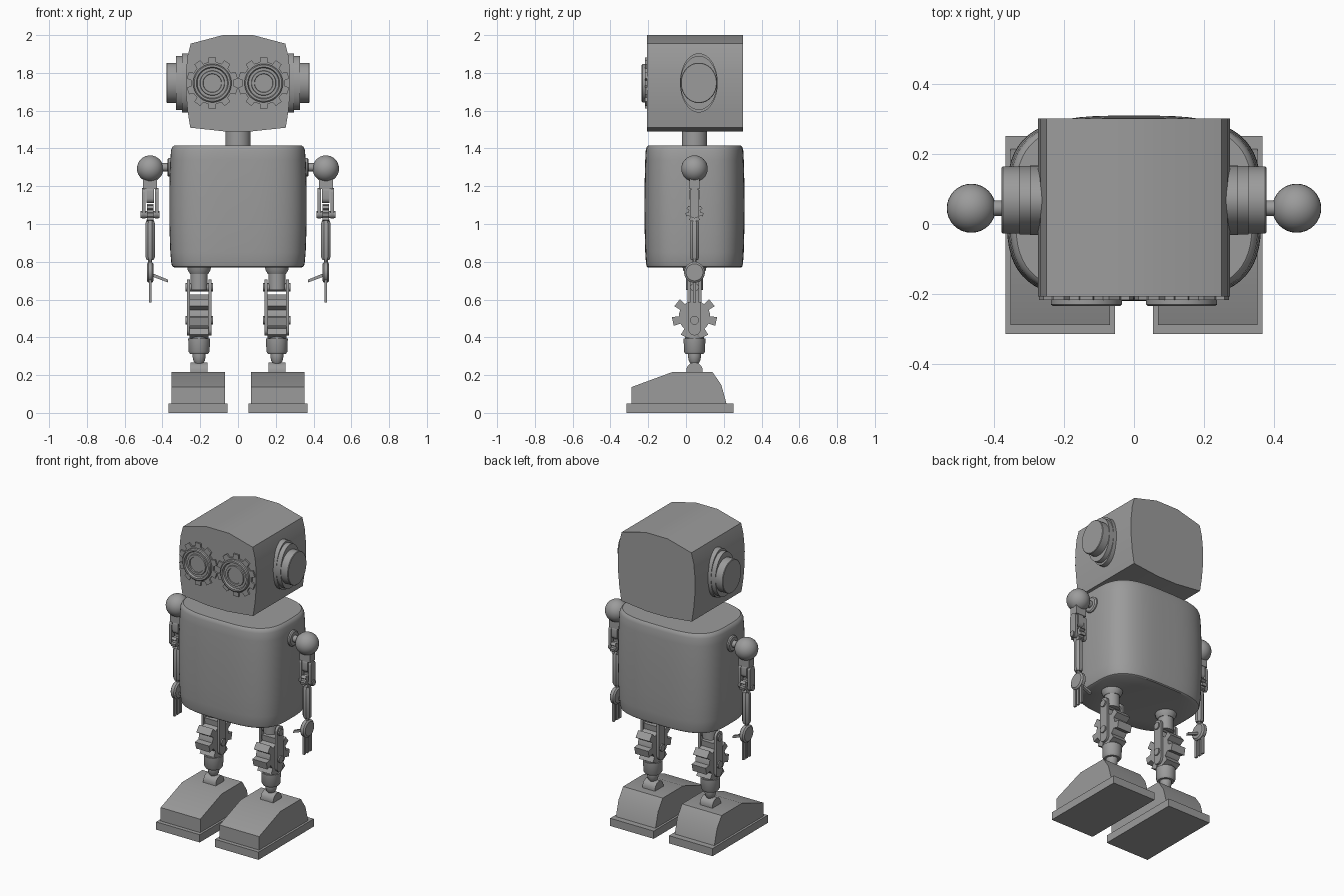
import bpy, bmesh
from math import sin, cos, pi, radians
from mathutils import Vector

cube = bpy.data.objects.get("Cube")
if cube:
    bpy.data.objects.remove(cube, do_unlink=True)

metal = bpy.data.materials.new("grey metal")
metal.use_nodes = True
GREY = (0.33, 0.33, 0.33, 1)
metal.diffuse_color = GREY
metal.node_tree.nodes["Principled BSDF"].inputs["Base Color"].default_value = GREY

CY = 0.045  # depth of the body's centre line


def finish(name, bm, angle=35):
    bmesh.ops.recalc_face_normals(bm, faces=bm.faces)
    mesh = bpy.data.meshes.new(name)
    bm.to_mesh(mesh)
    bm.free()
    mesh.materials.append(metal)
    mesh.polygons.foreach_set("use_smooth", [True] * len(mesh.polygons))
    mesh.set_sharp_from_angle(angle=radians(angle))
    obj = bpy.data.objects.new(name, mesh)
    bpy.context.collection.objects.link(obj)
    return obj


def loft(name, axis, rings, side=1, angle=35):
    """Skin a list of (position along axis, outline) and cap both ends."""
    place = {"x": lambda p, u, v: (p * side, u, v),
             "y": lambda p, u, v: (u * side, p, v),
             "z": lambda p, u, v: (u * side, v, p)}[axis]
    bm = bmesh.new()
    loops = [[bm.verts.new(place(p, u, v)) for u, v in pts] for p, pts in rings]
    n = len(loops[0])
    for a, b in zip(loops, loops[1:]):
        for i in range(n):
            j = (i + 1) % n
            bm.faces.new((a[i], a[j], b[j], b[i]))
    bm.faces.new(loops[0])
    bm.faces.new(loops[-1])
    return finish(name, bm, angle)


def oval(c, ru, rv=None, n=32, power=2):
    rv = rv or ru
    f = lambda t: abs(t) ** (2 / power) * (1 if t > 0 else -1)
    angles = [2 * pi * (i + 0.5) / n for i in range(n)]
    return [(c[0] + ru * f(cos(a)), c[1] + rv * f(sin(a))) for a in angles]


def rect(c, hu, hv):
    return [(c[0] + a * hu, c[1] + b * hv) for a, b in ((-1, -1), (1, -1), (1, 1), (-1, 1))]


def capsule(c, r, lo, hi, n=10):
    """Plate outline with rounded top and bottom."""
    top = [(c + r * cos(pi * i / n), hi - r + r * sin(pi * i / n)) for i in range(n + 1)]
    low = [(c - r * cos(pi * i / n), lo + r - r * sin(pi * i / n)) for i in range(n + 1)]
    return top + low


def gear(c, inner, outer, teeth, root=0.3, tip=0.22):
    pts = []
    for k in range(teeth):
        mid, step = pi / 2 + 2 * pi * k / teeth, 2 * pi / teeth
        for off, r in ((-root, inner), (-tip, outer), (tip, outer), (root, inner), (0.5, inner)):
            a = mid + off * step
            pts.append((c[0] + r * cos(a), c[1] + r * sin(a)))
    return pts


def prism(name, axis, pts, lo, hi, side=1):
    return loft(name, axis, [(lo, pts), (hi, pts)], side)


def turned(name, axis, c, tiers, side=1, n=32):
    return loft(name, axis, [(p, oval(c, r, n=n)) for p, r in tiers], side)


def ball(name, c, r):
    bm = bmesh.new()
    bmesh.ops.create_uvsphere(bm, u_segments=32, v_segments=16, radius=r)
    bmesh.ops.translate(bm, vec=Vector(c), verts=bm.verts)
    return finish(name, bm)


# Head and neck
half = [(0.08, 2.0), (0.25, 1.955), (0.267, 1.89), (0.275, 1.81), (0.275, 1.69), (0.267, 1.6), (0.253, 1.51), (0.07, 1.49)]
prism("head", "y", half + [(-x, z) for x, z in reversed(half)], -0.207, 0.302)
turned("neck", "z", (0, CY), [(1.4, 0.067), (1.5, 0.067)])

# Barrel-like body with rounded rims
body = [(0.77, 0.93), (0.775, 0.955), (0.79, 0.97), (0.85, 0.985), (0.97, 0.997), (1.1, 1),
        (1.22, 0.997), (1.34, 0.985), (1.39, 0.975), (1.408, 0.955), (1.415, 0.93)]
loft("body", "z", [(z, oval((0, CY), 0.364 * s, 0.265 * s, 64, 3.3)) for z, s in body])

for side, label in ((1, "left_"), (-1, "right_")):
    # Eye: thin gear under stepped concentric rings
    eye = (0.136, 1.746)
    prism(label + "eye_gear", "y", gear(eye, 0.112, 0.137, 10), -0.217, -0.2, side)
    turned(label + "eye_rings", "y", eye, [(-0.2, 0.102), (-0.23, 0.102), (-0.235, 0.096), (-0.235, 0.085),
           (-0.224, 0.08), (-0.224, 0.066), (-0.232, 0.064), (-0.232, 0.05), (-0.226, 0.048), (-0.226, 0.035)], side)

    # Ear: stacked oval discs
    ear = (0.068, 1.747)
    discs = [(0.25, 0.1, 0.157), (0.297, 0.1, 0.157), (0.297, 0.098, 0.143), (0.327, 0.098, 0.143),
             (0.327, 0.096, 0.107), (0.375, 0.096, 0.107), (0.378, 0.093, 0.104)]
    loft(label + "ear", "x", [(x, oval(ear, ry, rz, 40)) for x, ry, rz in discs], side)

    # Shoulder
    ax = 0.465
    ball(label + "shoulder", (ax * side, CY, 1.293), 0.07)
    turned(label + "shoulder_rod", "x", (CY, 1.3), [(0.34, 0.05), (0.368, 0.05), (0.374, 0.042), (0.374, 0.022), (0.42, 0.022)], side)

    # Upper arm and geared elbow
    prism(label + "upper_arm", "z", rect((ax, CY), 0.037, 0.026), 1.185, 1.26, side)
    prism(label + "upper_arm_core", "x", capsule(CY, 0.026, 1.11, 1.2), ax - 0.02, ax + 0.02, side)
    for k in (-1, 1):
        x = ax + k * 0.034
        prism(label + "elbow_fork", "x", capsule(CY, 0.024, 1.03, 1.19), x - 0.009, x + 0.009, side)
    turned(label + "elbow_pin", "x", (CY, 1.05), [(ax - 0.05, 0.018), (ax + 0.05, 0.018)], side, 20)
    prism(label + "elbow_gear", "x", gear((CY, 1.06), 0.033, 0.048, 7), ax - 0.017, ax + 0.017, side)

    # Forearm with tapered ends
    loft(label + "forearm", "z", [(z, oval((ax, CY), r, n=8)) for z, r in
         ((0.78, 0.01), (0.81, 0.012), (0.81, 0.02), (0.825, 0.027), (1.005, 0.027), (1.02, 0.02), (1.05, 0.016))], side)

    # Hand: disc palm, three fingers and a thumb pointing inwards
    turned(label + "palm", "x", (CY, 0.744), [(ax - 0.018, 0.045), (ax - 0.01, 0.055), (ax + 0.01, 0.055), (ax + 0.018, 0.045)], side)
    for k in (-1, 0, 1):
        prism(label + "finger", "z", rect((ax, CY + k * 0.029), 0.006, 0.009), 0.585, 0.72, side)
    prism(label + "thumb", "y", [(0.37, 0.69), (0.372, 0.706), (0.46, 0.742), (0.46, 0.724)], CY - 0.009, CY + 0.009, side)

    # Hip
    lx = 0.206
    turned(label + "hip", "z", (lx, CY), [(0.65, 0.045), (0.735, 0.045), (0.735, 0.048), (0.755, 0.06), (0.775, 0.064)], side)

    # Knee: toothed wheel held in a fork
    prism(label + "knee_gear", "x", gear((CY, 0.51), 0.083, 0.12, 7, 0.27, 0.22), lx - 0.05, lx + 0.05, side)
    for k in (-1, 1):
        x = lx + k * 0.057
        prism(label + "knee_fork", "x", capsule(CY, 0.032, 0.41, 0.705), x - 0.008, x + 0.008, side)
    for z, r in ((0.665, 0.022), (0.49, 0.023)):
        turned(label + "knee_pin", "x", (CY, z), [(lx - 0.073, r), (lx + 0.073, r)], side, 20)

    # Shin and ankle
    turned(label + "shin", "z", (lx, CY), [(0.26, 0.02), (0.275, 0.03), (0.3, 0.035), (0.312, 0.035),
           (0.312, 0.048), (0.325, 0.056), (0.395, 0.058), (0.395, 0.05), (0.44, 0.05)], side)
    prism(label + "ankle", "x", capsule(CY, 0.043, 0.14, 0.267), lx - 0.045, lx + 0.045, side)

    # Foot: wedge shoe on a flat sole
    fx = 0.211
    prism(label + "sole", "z", rect((fx, -0.031), 0.156, 0.283), 0, 0.05, side)
    shoe = [(-0.288, 0.05), (-0.288, 0.137), (-0.07, 0.217), (0.14, 0.217), (0.187, 0.148), (0.214, 0.05)]
    prism(label + "shoe", "x", shoe, fx - 0.142, fx + 0.142, side)
